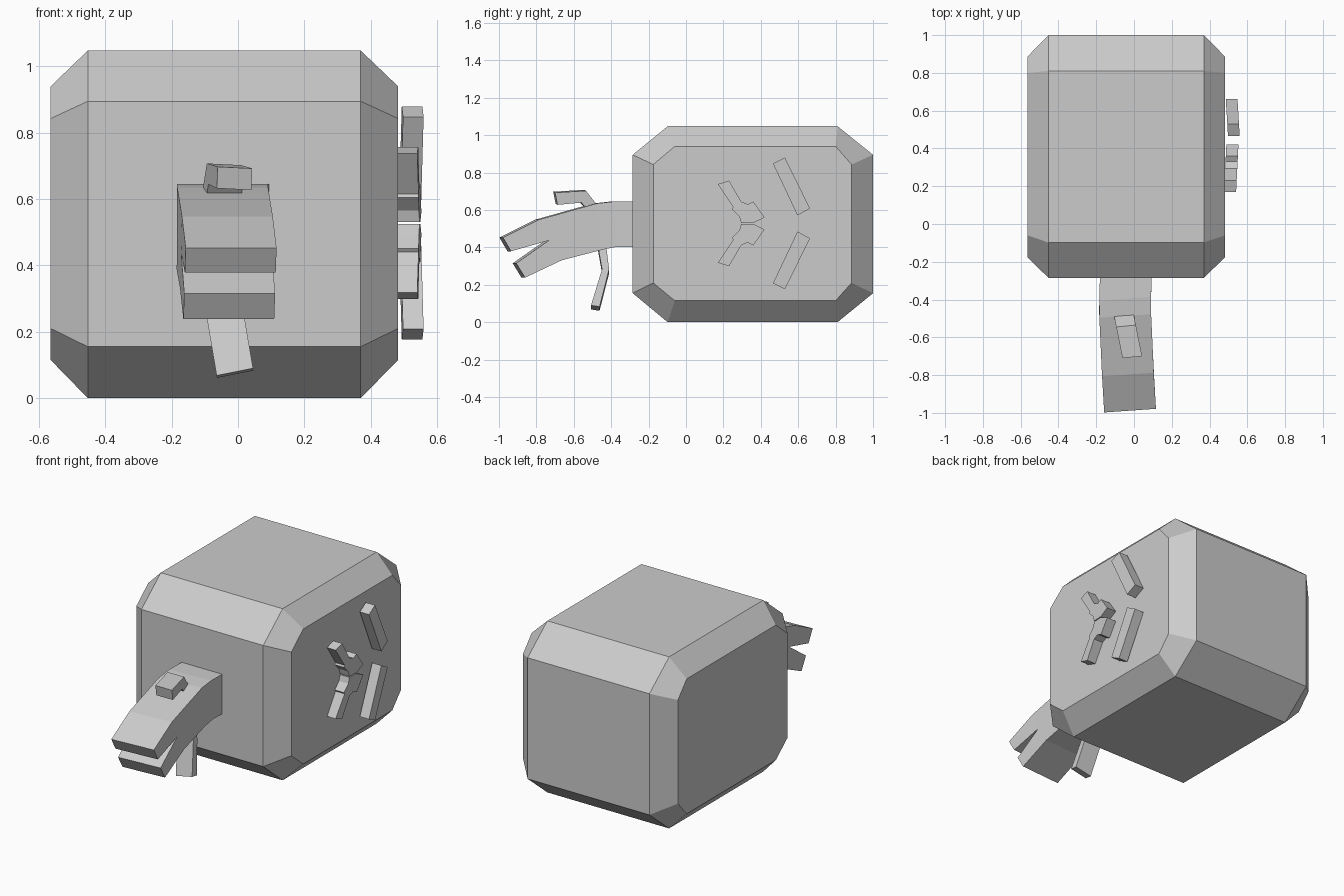
import bpy, bmesh

if "Cube" in bpy.data.objects:
    bpy.data.objects.remove(bpy.data.objects["Cube"])


def loft(name, rings):
    """Solid from matching rings of (x, y, z) points, capped at both ends."""
    bm = bmesh.new()
    vs = [[bm.verts.new(p) for p in r] for r in rings]
    for a, b in zip(vs, vs[1:]):
        n = len(a)
        for i in range(n):
            bm.faces.new((a[i], a[(i + 1) % n], b[(i + 1) % n], b[i]))
    bm.faces.new(vs[0])
    bm.faces.new(vs[-1])
    bmesh.ops.recalc_face_normals(bm, faces=bm.faces)
    # split the concave caps cleanly
    bmesh.ops.triangulate(bm, faces=[f for f in bm.faces if len(f.verts) > 8])
    me = bpy.data.meshes.new(name)
    bm.to_mesh(me)
    bm.free()
    ob = bpy.data.objects.new(name, me)
    bpy.context.collection.objects.link(ob)
    return ob


def slab(name, pts, x0, x1, warp):
    """Extrude a (y, z) profile along x, then bend it with warp."""
    return loft(name, [[warp(x, y, z) for y, z in pts] for x in (x0, x1)])


def lerp_table(t, table):
    """Piecewise linear lookup, keys ascending."""
    if t <= table[0][0]:
        return table[0][1]
    for (a, u), (b, v) in zip(table, table[1:]):
        if t <= b:
            return u + (v - u) * (t - a) / (b - a)
    return table[-1][1]


def octagon(x, y0, y1, z0, z1, ya, yb, za, zb):
    return [(x, ya, z0), (x, yb, z0), (x, y1, za), (x, y1, zb),
            (x, yb, z1), (x, ya, z1), (x, y0, zb), (x, y0, za)]


# body: chamfered block
big = (-0.285, 1.0, 0.0, 1.048, -0.098, 0.81, 0.155, 0.895)
small = (-0.175, 0.885, 0.115, 0.94, -0.06, 0.80, 0.21, 0.843)
loft("body", [octagon(-0.565, *small), octagon(-0.453, *big),
              octagon(0.37, *big), octagon(0.483, *small)])

# forked front arm, curving slightly sideways
arm = [(-0.25, 0.645), (-0.396, 0.645), (-0.487, 0.635), (-0.797, 0.548),
       (-0.988, 0.453), (-0.945, 0.379), (-0.743, 0.437), (-0.917, 0.315),
       (-0.87, 0.238), (-0.674, 0.331), (-0.455, 0.388), (-0.38, 0.403),
       (-0.25, 0.403)]
CENTRE = [(-1.0, -0.02), (-0.8, -0.032), (-0.45, -0.048), (-0.28, -0.043)]
slab("forked_arm", arm, -0.137, 0.137,
     lambda x, y, z: (x + lerp_table(y, CENTRE), y + 0.07 * x, z))

# small bent lug on top of the arm
lug = [(-0.705, 0.695), (-0.54, 0.705), (-0.485, 0.635), (-0.53, 0.60),
       (-0.565, 0.642), (-0.692, 0.63)]
slab("upper_lug", lug, -0.052, 0.052,
     lambda x, y, z: (x - 0.05 - 0.2 * (y + 0.5), y + 0.1 * x, z - 0.05 * x))

# bent spur under the arm
spur = [(-0.43, 0.42), (-0.411, 0.272), (-0.462, 0.072), (-0.508, 0.079),
        (-0.449, 0.272), (-0.475, 0.42)]
slab("lower_spur", spur, -0.055, 0.055,
     lambda x, y, z: (x - 0.008 - 0.17 * (z - 0.07), y, z + 0.2 * x))

# raised markings on the right side, mirrored about mid height
MID = 0.528
bar = [(0.465, 0.848), (0.529, 0.88), (0.663, 0.608), (0.596, 0.571)]
chevron = [(0.17, 0.738), (0.23, 0.757), (0.295, 0.645), (0.33, 0.63),
           (0.36, 0.645), (0.42, 0.56), (0.36, MID + 0.003),
           (0.295, MID + 0.003), (0.285, 0.565), (0.245, 0.605),
           (0.252, 0.615)]
for side, s in (("upper", 1), ("lower", -1)):
    flip = [[(y, MID + s * (z - MID)) for y, z in p] for p in (bar, chevron)]
    slab(side + "_bar", flip[0], 0.492, 0.554,
         lambda x, y, z: (x - 0.06 * (y - 0.56), y, z))
    slab(side + "_chevron_arm", flip[1], 0.483, 0.547,
         lambda x, y, z: (x + 0.05 * (y - 0.3), y, z))
